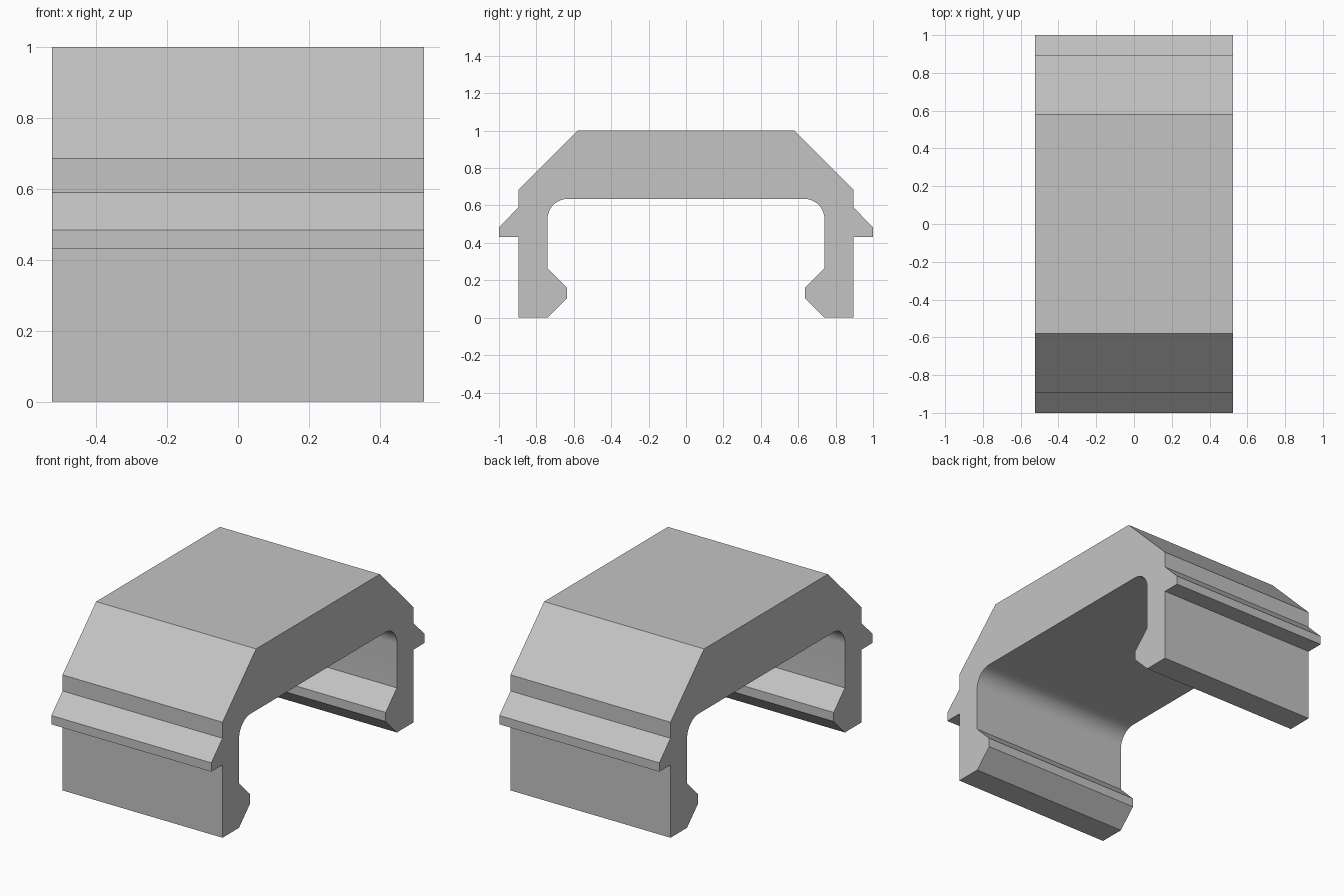
import bpy
import bmesh
from math import sin, cos, pi

cube = bpy.data.objects.get("Cube")
if cube:
    bpy.data.objects.remove(cube, do_unlink=True)

HALF_LENGTH = 0.525

# Grey plastic
grey = bpy.data.materials.new("plain_grey")
grey.use_nodes = True
colour = (0.55, 0.55, 0.55, 1)
grey.diffuse_color = colour
grey.node_tree.nodes["Principled BSDF"].inputs["Base Color"].default_value = colour

# Half of the cross-section (y, z): sloped shoulder, outer ledge, foot, inner hook
half = [(0.58, 1.0), (0.895, 0.687), (0.895, 0.592), (1.0, 0.487),
        (1.0, 0.435), (0.895, 0.435), (0.895, 0.005), (0.74, 0.005),
        (0.635, 0.11), (0.635, 0.163), (0.74, 0.268)]

# Rounded inner corner
radius, steps = 0.107, 12
for i in range(steps + 1):
    a = i / steps * pi / 2
    half.append((0.74 - radius + radius * cos(a), 0.53 + radius * sin(a)))

# Mirror to the full section and extrude along x
section = half + [(-y, z) for y, z in reversed(half)]
bm = bmesh.new()
verts = [bm.verts.new((-HALF_LENGTH, y, z - 0.005 * (1 - z))) for y, z in section]
face = bm.faces.new(verts)
extruded = bmesh.ops.extrude_face_region(bm, geom=[face], use_keep_orig=True)
moved = [v for v in extruded["geom"] if isinstance(v, bmesh.types.BMVert)]
bmesh.ops.translate(bm, verts=moved, vec=(2 * HALF_LENGTH, 0, 0))
bmesh.ops.recalc_face_normals(bm, faces=bm.faces[:])

mesh = bpy.data.meshes.new("clip_bracket")
bm.to_mesh(mesh)
bm.free()
mesh.materials.append(grey)
bracket = bpy.data.objects.new("clip_bracket", mesh)
bpy.context.collection.objects.link(bracket)

# Smooth the rounded corners, keep the rest sharp
bpy.ops.object.select_all(action="DESELECT")
bracket.select_set(True)
bpy.context.view_layer.objects.active = bracket
bpy.ops.object.shade_smooth_by_angle(angle=pi / 6)
